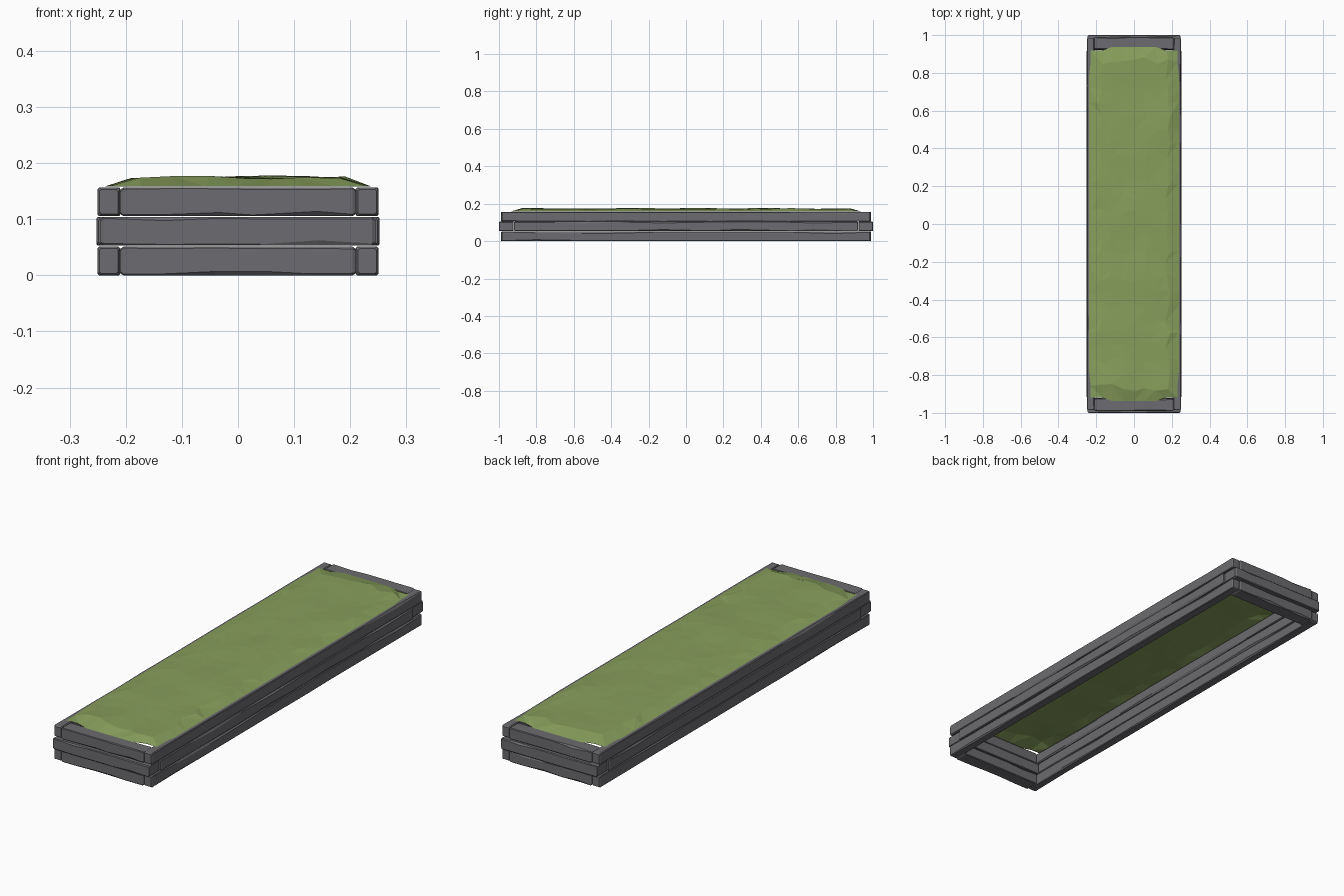
import bpy, math, random
from mathutils import Vector, noise

if "Cube" in bpy.data.objects:
    bpy.data.objects.remove(bpy.data.objects["Cube"])

random.seed(7)


def material(name, rgb):
    m = bpy.data.materials.new(name)
    m.diffuse_color = (*rgb, 1)
    m.use_nodes = True
    m.node_tree.nodes["Principled BSDF"].inputs["Base Color"].default_value = m.diffuse_color
    return m


GREY = material("weathered grey wood", (0.150, 0.148, 0.162))
GREEN = material("grass green", (0.245, 0.345, 0.107))


def add_mesh(name, verts, faces, mat):
    me = bpy.data.meshes.new(name)
    me.from_pydata(verts, [], faces)
    me.materials.append(mat)
    me.update()
    ob = bpy.data.objects.new(name, me)
    bpy.context.collection.objects.link(ob)
    return ob


# Rough-hewn plank: octagonal cross-section swept along x or y, with random edge chips
def plank(name, center, length, thick, height, along, segments):
    cx, cy, cz = center
    hl, ht, hh = length / 2, thick / 2, height / 2
    cap = 0.006
    stations = [-hl, -hl + cap]
    stations += [-hl + length * i / segments for i in range(1, segments)]
    stations += [hl - cap, hl]
    verts, faces = [], []
    last = len(stations) - 1
    for i, s in enumerate(stations):
        inset = cap * 0.6 if i in (0, last) else 0
        if 1 < i < last - 1:
            s += random.uniform(-0.2, 0.2) * length / segments
        t, h = ht - inset, hh - inset
        for su, sw in ((1, 1), (-1, 1), (-1, -1), (1, -1)):
            chip = random.random() < 0.22 and 1 < i < last - 1
            a = random.uniform(0.002, 0.004)
            b = random.uniform(0.006, 0.011) if chip else a
            p, q = (su * t, sw * (h - b)), (su * (t - a * (2 if chip else 1)), sw * h)
            for u, w in ((p, q) if su * sw > 0 else (q, p)):
                pos = (s, u, w) if along == "x" else (u, s, w)
                verts.append((cx + pos[0], cy + pos[1], cz + pos[2]))
        if i:
            k = (i - 1) * 8
            for j in range(8):
                n = (j + 1) % 8
                f = (k + j, k + n, k + 8 + n, k + 8 + j)
                faces.append(f[::-1] if along == "y" else f)
    ends = [tuple(range(7, -1, -1)), tuple(range(last * 8, last * 8 + 8))]
    faces += [f[::-1] for f in ends] if along == "y" else ends
    return add_mesh(name, verts, faces, GREY)


# Three stacked frames; the corner overlap alternates on the middle course
for n, (z, mid) in enumerate(((0.0255, False), (0.0785, True), (0.131, False))):
    for side, word in ((-1, "left"), (1, "right")):
        x = 0.232 if mid else 0.23
        plank(f"{word}_plank_{n + 1}", (side * x, 0, z), 1.84 if mid else 1.97,
              0.04, 0.051, "y", 9)
    for side, word in ((-1, "front"), (1, "back")):
        y = 0.961 if mid else 0.957
        plank(f"{word}_plank_{n + 1}", (0, side * y, z), 0.49 if mid else 0.42,
              0.078 if mid else 0.064, 0.051, "x", 5)

# Lumpy faceted grass sheet, open underneath, draped over the top course
NX, NY = 8, 26
verts, faces = [], []
for j in range(NY + 1):
    for i in range(NX + 1):
        u, v = 2 * i / NX - 1, 2 * j / NY - 1
        edge = min((1 - abs(u)) / 0.22, (1 - abs(v)) / 0.05, 1)
        x, y = 0.237 * u, 0.937 * v
        if abs(u) > 0.7:
            y *= 1 - 0.02 * abs(v) ** 8
        if abs(v) > 0.9:
            x *= 0.97
        if 0 < i < NX and 0 < j < NY:
            x += random.uniform(-0.014, 0.014)
            y += random.uniform(-0.02, 0.02)
        lump = noise.noise(Vector((x * 7, y * 5, 3.1))) * 0.006
        z = 0.1585 + edge * (0.012 + 0.004 * math.cos(u * 1.5) + lump)
        verts.append((x, y, z))
for j in range(NY):
    for i in range(NX):
        a = j * (NX + 1) + i
        b, c, d = a + 1, a + NX + 2, a + NX + 1
        if random.random() < 0.5:
            faces += [(a, b, c), (a, c, d)]
        else:
            faces += [(a, b, d), (b, c, d)]
add_mesh("grass_top", verts, faces, GREEN)
